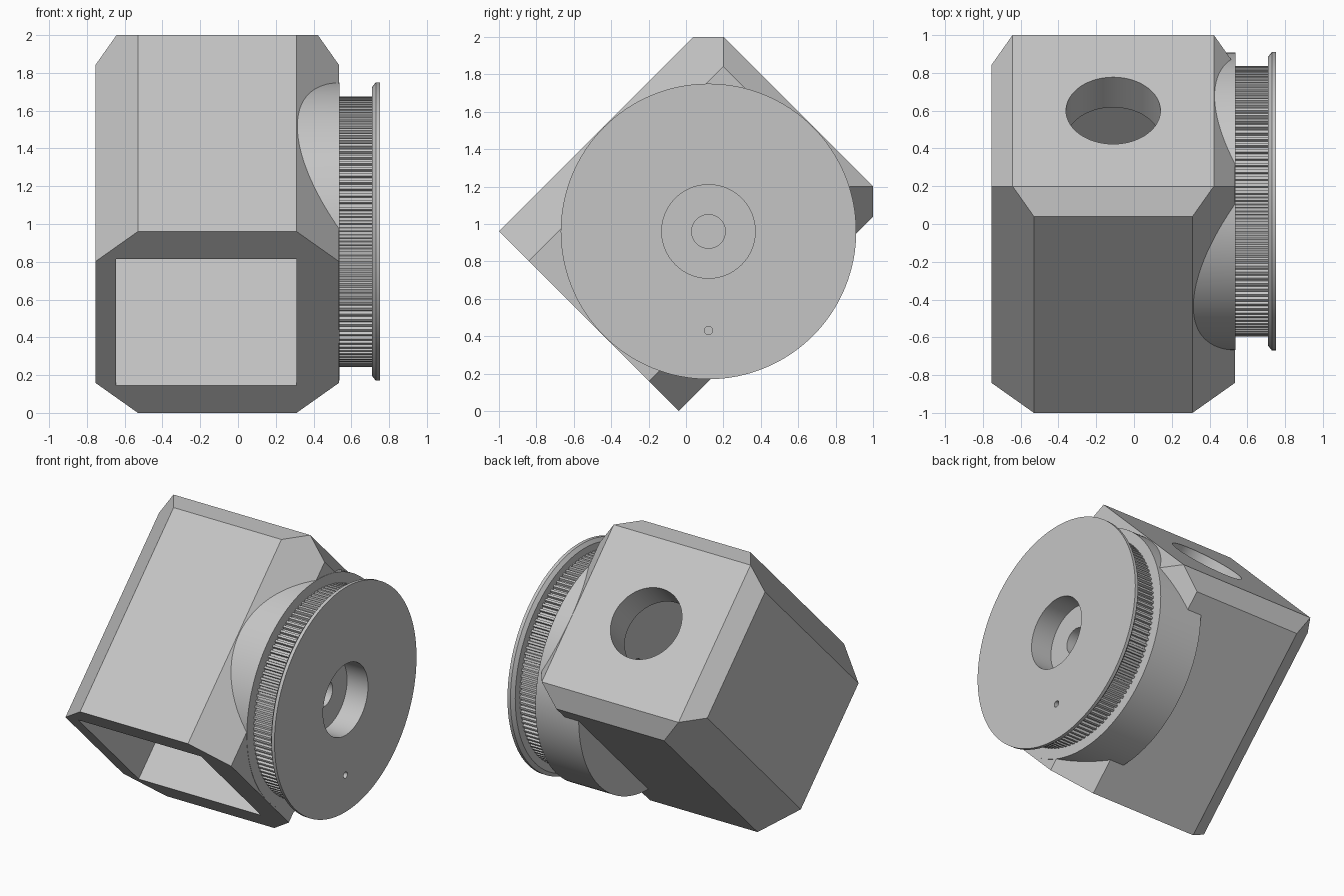
import bpy, bmesh
from math import cos, sin, pi, radians
from mathutils import Matrix

cube = bpy.data.objects.get("Cube")
if cube:
    bpy.data.objects.remove(cube, do_unlink=True)

# One plain grey for the whole casting
grey = bpy.data.materials.new("plain grey")
grey.use_nodes = True
colour = (0.56, 0.56, 0.56, 1)
grey.diffuse_color = colour
grey.node_tree.nodes["Principled BSDF"].inputs["Base Color"].default_value = colour

# Parts are laid out upright (x = across, y = depth, z = height), then tilted
TILT = Matrix.Rotation(radians(45), 4, 'X')
MID_X, MID_H = -0.11, 0.707       # centre line of the housing
AXIS = (0.764, 0.594)             # wheel axle, depth and height


def loft(name, rings):
    """Join rings of equal point count, cap both ends and tilt the result."""
    bm = bmesh.new()
    loops = [[bm.verts.new(p) for p in ring] for ring in rings]
    n = len(loops[0])
    for a, b in zip(loops, loops[1:]):
        for i in range(n):
            j = (i + 1) % n
            bm.faces.new((a[i], a[j], b[j], b[i]))
    bm.faces.new(loops[0])
    bm.faces.new(loops[-1])
    bmesh.ops.remove_doubles(bm, verts=bm.verts, dist=1e-5)
    bmesh.ops.recalc_face_normals(bm, faces=bm.faces)
    bm.transform(TILT)
    mesh = bpy.data.meshes.new(name)
    bm.to_mesh(mesh)
    bm.free()
    mesh.materials.append(grey)
    ob = bpy.data.objects.new(name, mesh)
    bpy.context.collection.objects.link(ob)
    return ob


def section(depth, hx, hz, cut, cx=MID_X):
    """Rectangle with cut corners, standing at a given depth."""
    pts = []
    for sx, sz in ((1, 1), (-1, 1), (-1, -1), (1, -1)):
        pair = [(sx * hx, sz * (hz - cut)), (sx * (hx - cut), sz * hz)]
        pts += pair if sx * sz > 0 else pair[::-1]
    return [(cx + x, depth, MID_H + z) for x, z in pts]


def disc(x, r, centre=AXIS, n=128):
    return [(x, centre[0] + r * cos(2 * pi * i / n), centre[1] + r * sin(2 * pi * i / n))
            for i in range(n)]


def toothed(x, tip, root, teeth=120):
    """Outline of a wheel with square-ish teeth."""
    pts = []
    for i in range(teeth):
        for f, r in ((0, root), (0.4, root), (0.5, tip), (0.9, tip)):
            a = 2 * pi * (i + f) / teeth
            pts.append((x, AXIS[0] + r * cos(a), AXIS[1] + r * sin(a)))
    return pts


def combine(ob, tool, operation):
    mod = ob.modifiers.new("cut", 'BOOLEAN')
    mod.object, mod.operation, mod.solver = tool, operation, 'EXACT'
    bpy.ops.object.select_all(action='DESELECT')
    bpy.context.view_layer.objects.active = ob
    ob.select_set(True)
    bpy.ops.object.modifier_apply(modifier=mod.name)


# Housing: eight-sided tube with a chamfered closed end
housing = loft("housing", [
    section(-0.028, 0.645, 0.679, 0.225),
    section(1.443, 0.645, 0.679, 0.225),
    section(1.556, 0.5325, 0.5665, 0)])

# Round boss behind the wheel
boss = loft("boss", [disc(0.2, 0.788), disc(0.537, 0.788)])

# Cutters: inner chamber, end opening, axle bore, bearing seat, pin hole
chamber = loft("chamber_cutter", [section(d, 0.4775, 0.475, 0, -0.1675) for d in (-0.2, 1.33)])
end_hole = loft("end_hole_cutter", [
    [(MID_X + 0.25 * cos(2 * pi * i / 96), d, MID_H + 0.25 * sin(2 * pi * i / 96))
     for i in range(96)] for d in (1.2, 1.7)])
bore = loft("bore_cutter", [disc(x, 0.09, n=64) for x in (0.25, 0.9)])
seat = loft("seat_cutter", [disc(x, 0.25, n=96) for x in (0.59, 0.9)])
PIN = (AXIS[0] - 0.375, AXIS[1] - 0.375)
pin_hole = loft("pin_hole_cutter", [disc(x, 0.022, PIN, 24) for x in (0.6, 0.9)])

combine(housing, boss, 'UNION')
for tool in (chamber, end_hole, bore):
    combine(housing, tool, 'DIFFERENCE')

# Toothed wheel and its outer flange
wheel = loft("toothed_wheel", [toothed(x, 0.716, 0.698) for x in (0.535, 0.712)])
flange = loft("wheel_flange", [disc(0.71, 0.765), disc(0.73, 0.79), disc(0.753, 0.79)])
for part in (wheel, flange):
    for tool in (bore, seat, pin_hole):
        combine(part, tool, 'DIFFERENCE')

for tool in (boss, chamber, end_hole, bore, seat, pin_hole):
    bpy.data.objects.remove(tool, do_unlink=True)

# Smooth round walls, keep every real edge sharp
bpy.ops.object.select_all(action='DESELECT')
for part in (housing, wheel, flange):
    part.select_set(True)
    bpy.context.view_layer.objects.active = part
bpy.ops.object.shade_smooth_by_angle(angle=radians(18))
